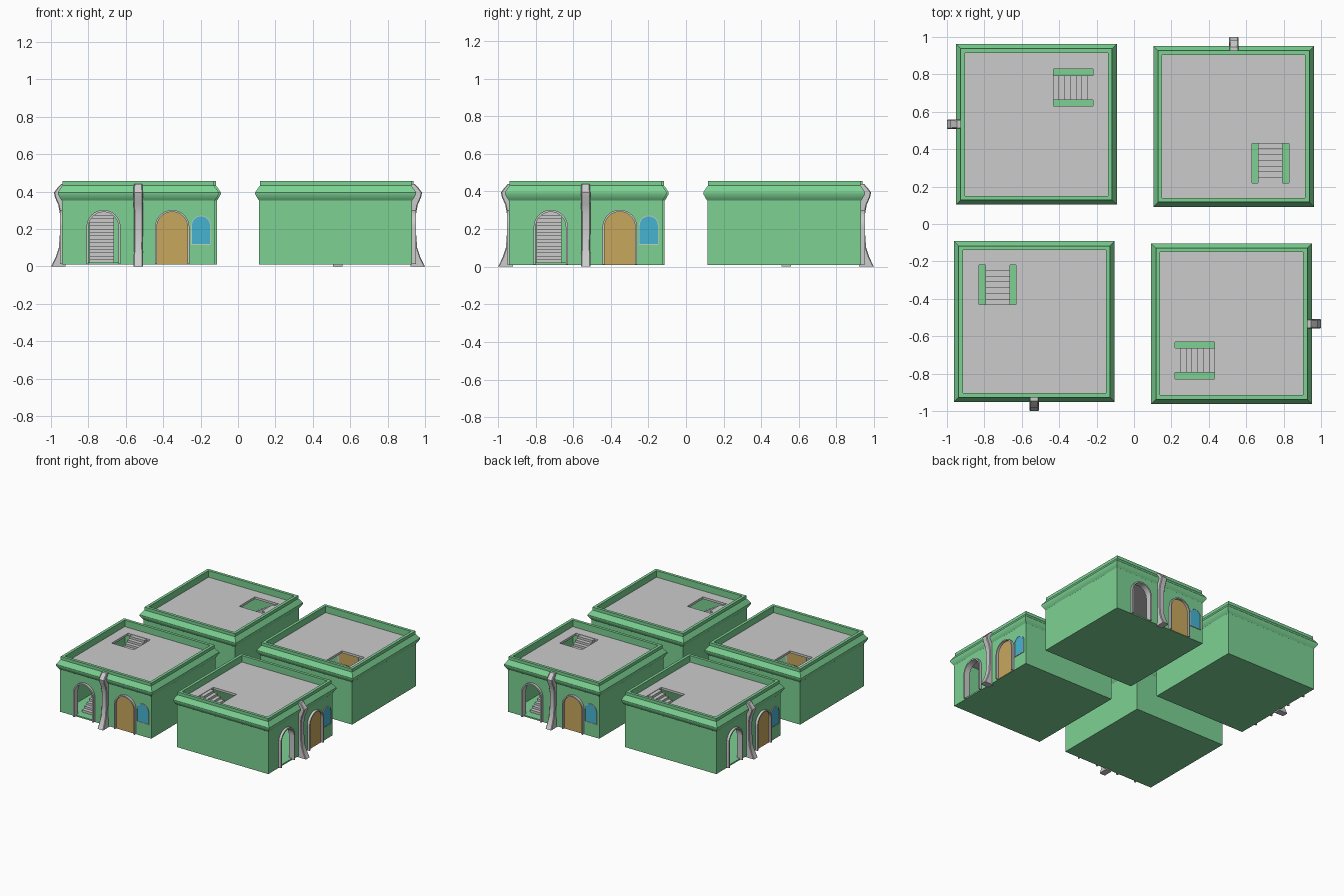
import bpy, bmesh
from math import pi, sin, cos, radians

if "Cube" in bpy.data.objects:
    bpy.data.objects.remove(bpy.data.objects["Cube"])

CX, CY = -0.533, -0.522      # centre of the front left house
FRONT = CY - 0.409           # front wall plane


def material(name, rgb):
    m = bpy.data.materials.new(name)
    m.diffuse_color = (*rgb, 1)
    m.use_nodes = True
    m.node_tree.nodes["Principled BSDF"].inputs["Base Color"].default_value = m.diffuse_color
    return m


GREEN = material("green_plaster", (0.20, 0.64, 0.29))
YELLOW = material("yellow_door", (0.58, 0.39, 0.11))
BLUE = material("blue_glass", (0.06, 0.46, 0.64))
parts = []


def make(name, verts, faces, mat=None, helper=False):
    me = bpy.data.meshes.new(name)
    me.from_pydata(verts, [], faces)
    bm = bmesh.new()
    bm.from_mesh(me)
    bmesh.ops.recalc_face_normals(bm, faces=bm.faces)
    bm.to_mesh(me)
    bm.free()
    if mat:
        me.materials.append(mat)
    ob = bpy.data.objects.new(name, me)
    bpy.context.collection.objects.link(ob)
    if helper:
        ob.hide_render = True
    else:
        parts.append(ob)
    return ob


def loft(name, rings, mat=None, helper=False, closed=False, caps=True):
    """Skin a list of equal-length rings of points."""
    n, r = len(rings[0]), len(rings)
    verts = [p for ring in rings for p in ring]
    faces = [(a * n + i, a * n + (i + 1) % n,
              (a + 1) % r * n + (i + 1) % n, (a + 1) % r * n + i)
             for a in range(r if closed else r - 1) for i in range(n)]
    if caps and not closed:
        faces += [tuple(range(n)), tuple(range((r - 1) * n, r * n))]
    return make(name, verts, faces, mat, helper)


def box(name, x0, x1, y0, y1, z0, z1, mat=None, helper=False):
    rect = [(x0, y0), (x1, y0), (x1, y1), (x0, y1)]
    return loft(name, [[(x, y, z) for x, y in rect] for z in (z0, z1)], mat, helper)


def arch(cx, half, z0, top, n=16):
    spring = top - half
    pts = [(cx + half, z0)]
    pts += [(cx + half * cos(pi * i / n), spring + half * sin(pi * i / n)) for i in range(n + 1)]
    return pts + [(cx - half, z0)]


def arch_panel(name, outline, y0, y1, mat=None, helper=False):
    return loft(name, [[(x, y, z) for x, z in outline] for y in (y0, y1)], mat, helper)


def arch_frame(name, cx, half, z0, top, width, out, sill=0.0):
    """Raised moulding around an arched opening."""
    outer = arch(cx, half, z0 - sill, top)
    inner = arch(cx, half - width, z0, top - width)
    y0, y1 = FRONT - out, FRONT + 0.029
    rings = [[(a[0], y0, a[1]), (b[0], y0, b[1]), (b[0], y1, b[1]), (a[0], y1, a[1])]
             for a, b in zip(outer, inner)]
    return loft(name, rings, closed=sill > 0)


def cut(ob, cutter):
    mod = ob.modifiers.new("cut", "BOOLEAN")
    mod.operation = "DIFFERENCE"
    mod.solver = "EXACT"
    mod.object = cutter
    bpy.context.view_layer.objects.active = ob
    bpy.ops.object.modifier_apply(modifier=mod.name)
    bpy.data.objects.remove(cutter)


# Hollow walls with cornice and parapet, lofted from square rings (half size, z)
profile = [(0.409, 0.01), (0.409, 0.352), (0.416, 0.362), (0.430, 0.386), (0.430, 0.396),
           (0.411, 0.424), (0.405, 0.432), (0.405, 0.456), (0.382, 0.456), (0.382, 0.02)]
corners = [(-1, -1), (1, -1), (1, 1), (-1, 1)]
walls = loft("house_walls", [[(CX + h * a, CY + h * b, z) for a, b in corners]
                             for h, z in profile], GREEN)

# Flat roof with a stair opening
roof = box("roof", CX - 0.383, CX + 0.383, CY - 0.383, CY + 0.383, 0.385, 0.403)
cut(roof, box("hole", -0.83, -0.63, -0.43, -0.22, 0.3, 0.5, helper=True))

# Openings, frames and panels: name, centre, half width, bottom, top, frame width, depth, sill
openings = [("stair_door", -0.719, 0.091, 0.012, 0.302, 0.011, 0.020, 0.0, None),
            ("main_door", -0.352, 0.092, 0.012, 0.302, 0.010, 0.020, 0.0, YELLOW),
            ("window", -0.198, 0.052, 0.121, 0.272, 0.004, 0.006, 0.005, BLUE)]
for name, cx, half, z0, top, w, out, sill, mat in openings:
    cut(walls, arch_panel("hole", arch(cx, half - w / 2, z0 + 0.009 * (sill == 0), top - w / 2),
                          FRONT - 0.1, FRONT + 0.05, helper=True))
    arch_frame(name + "_frame", cx, half, z0, top, w, out, sill)
    if mat:
        arch_panel(name + "_panel", arch(cx, half - w * 0.8, z0, top - w * 0.8),
                   FRONT - 0.003, FRONT + 0.028, mat)

# Staircase from the door up to the roof, stepped side profile
steps, y_low, y_high, z_low, z_high = 21, -0.86, -0.22, 0.02, 0.40
run, rise = (y_high - y_low) / steps, (z_high - z_low) / steps
side = [(y_low, z_low)]
for i in range(steps):
    side += [(y_low + i * run, z_low + (i + 1) * rise),
             (y_low + (i + 1) * run, z_low + (i + 1) * rise)]
side.append((y_high, z_low))
loft("staircase", [[(x, y, z) for y, z in side] for x in (-0.795, -0.663)])

# Flared buttress hugging the wall and cornice (z, depth, half width, sway)
buttress = [(0.0, 0.069, 0.026, 0), (0.012, 0.062, 0.026, 0), (0.05, 0.044, 0.025, 0),
            (0.10, 0.027, 0.023, 0), (0.18, 0.021, 0.023, 0.001), (0.28, 0.021, 0.024, 0.001),
            (0.33, 0.030, 0.025, 0), (0.37, 0.048, 0.025, -0.001), (0.395, 0.053, 0.025, -0.001),
            (0.42, 0.034, 0.024, -0.001), (0.44, 0.016, 0.022, -0.001)]
rings = []
for z, d, h, s in buttress:
    x, y, c = CX + s, FRONT - d, 0.005
    rings.append([(x - h, FRONT + 0.01, z), (x - h, y + c, z), (x - h + c, y, z),
                  (x + h - c, y, z), (x + h, y + c, z), (x + h, FRONT + 0.01, z)])
loft("buttress", rings)

# Smooth the curved parts
bpy.ops.object.select_all(action="DESELECT")
for ob in parts:
    ob.select_set(True)
bpy.context.view_layer.objects.active = parts[0]
bpy.ops.object.shade_smooth_by_angle(angle=radians(32))

# Repeat the house around the centre in quarter turns
for k in range(1, 4):
    for ob in parts:
        dup = ob.copy()
        dup.name = f"{ob.name}_{k + 1}"
        dup.rotation_euler.z = k * pi / 2
        bpy.context.collection.objects.link(dup)
